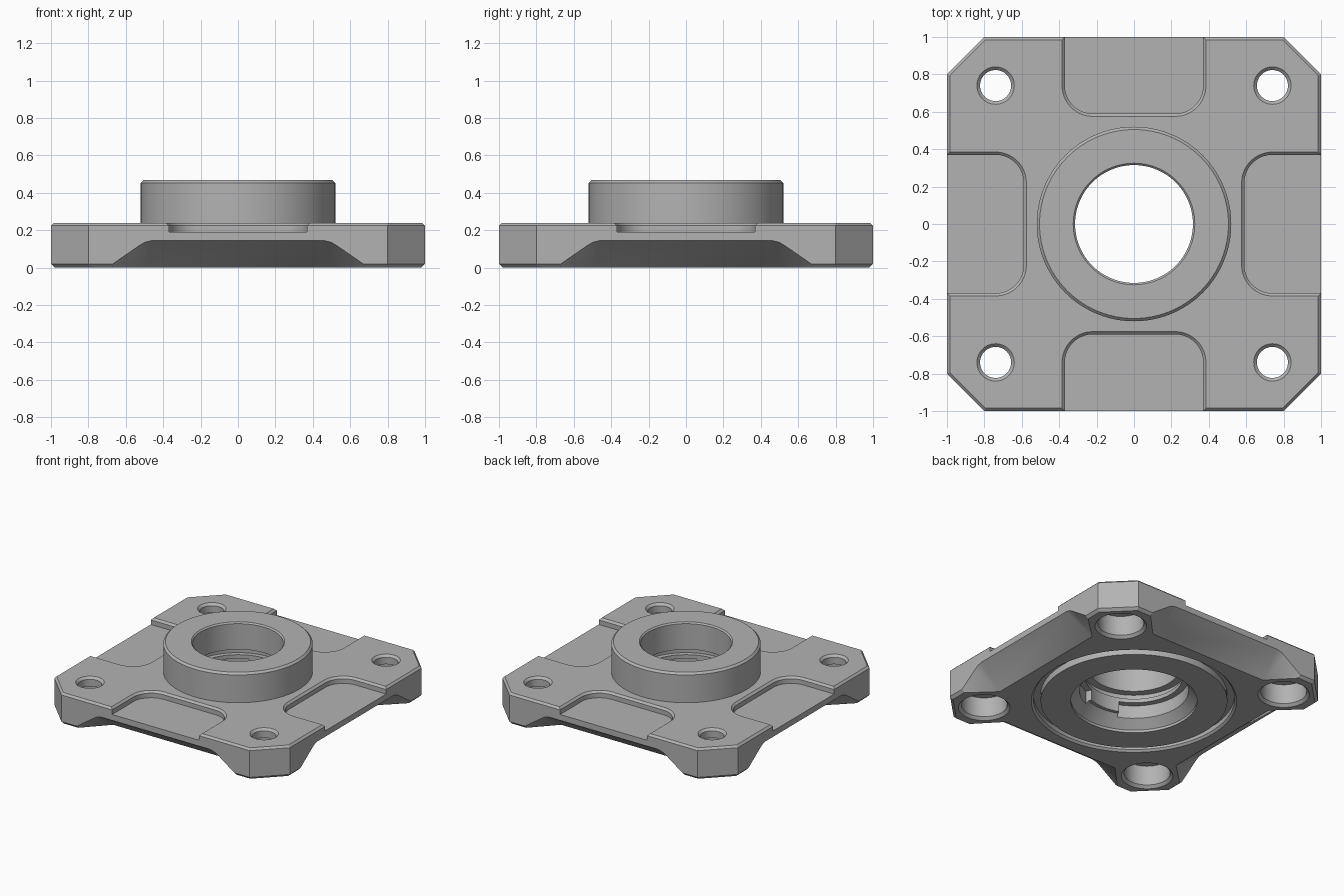
import bpy, bmesh
from math import sin, cos, radians, tau

old = bpy.data.objects.get("Cube")
if old:
    bpy.data.objects.remove(old, do_unlink=True)

steel = bpy.data.materials.new("matte_grey")
steel.use_nodes = True
grey = (0.45, 0.45, 0.45, 1)
steel.diffuse_color = grey
steel.node_tree.nodes["Principled BSDF"].inputs["Base Color"].default_value = grey


def finish(name, bm):
    bmesh.ops.recalc_face_normals(bm, faces=bm.faces)
    mesh = bpy.data.meshes.new(name)
    bm.to_mesh(mesh)
    bm.free()
    mesh.materials.append(steel)
    ob = bpy.data.objects.new(name, mesh)
    bpy.context.scene.collection.objects.link(ob)
    return ob


def loft(name, loops, ring=False):
    """Skin equal-length loops; cap the ends, or join last to first for a ring."""
    bm = bmesh.new()
    rows = [[bm.verts.new(p) for p in loop] for loop in loops]
    pairs = list(zip(rows, rows[1:]))
    if ring:
        pairs.append((rows[-1], rows[0]))
    else:
        bm.faces.new(rows[0])
        bm.faces.new(rows[-1])
    for a, b in pairs:
        for i in range(len(a)):
            j = (i + 1) % len(a)
            bm.faces.new((a[i], a[j], b[j], b[i]))
    return finish(name, bm)


def hull(name, points):
    bm = bmesh.new()
    for p in points:
        bm.verts.new(p)
    bmesh.ops.convex_hull(bm, input=bm.verts)
    return finish(name, bm)


def lathe(name, profile, at=(0, 0), n=96, ring=False):
    return loft(name, [[(at[0] + r * cos(tau * i / n), at[1] + r * sin(tau * i / n), z)
                        for i in range(n)] for r, z in profile], ring)


def combine(target, tool, operation="DIFFERENCE"):
    mod = target.modifiers.new(tool.name, "BOOLEAN")
    mod.operation = operation
    mod.solver = "EXACT"
    mod.object = tool
    bpy.context.view_layer.objects.active = target
    bpy.ops.object.modifier_apply(modifier=mod.name)
    bpy.data.objects.remove(tool, do_unlink=True)


def octagon(inset, z):
    e, c = 1 - inset, 0.8 - inset * 0.4
    return [(e, -c, z), (e, c, z), (c, e, z), (-c, e, z),
            (-e, c, z), (-e, -c, z), (-c, -e, z), (c, -e, z)]


def pocket_loop(grow, z):
    """U-shaped outline with rounded inner corners, open past the front edge."""
    w, y, r = 0.37 + grow, -0.59 + grow, 0.15 + grow
    arc = [radians(9 * k) for k in range(11)]
    right = [(w - r + r * cos(a), y - r + r * sin(a), z) for a in arc]
    left = [(-px, py, pz) for px, py, pz in reversed(right)]
    return [(w, -1.1, z)] + right + left + [(-w, -1.1, z)]


# Chamfered square plate with a round hub
flange = loft("mounting_flange", [octagon(0.02, 0), octagon(0, 0.02),
                                  octagon(0, 0.225), octagon(0.015, 0.24)])
combine(flange, lathe("hub", [(0.52, 0.1), (0.52, 0.453), (0.505, 0.468)]), "UNION")

# Four top pockets and four sloped undercuts
for side in range(4):
    pocket = loft("pocket_cutter", [pocket_loop(0, 0.19), pocket_loop(0, 0.225),
                                    pocket_loop(0.025, 0.25)])
    points = []
    for s in (-1, 1):
        points += [(s * 0.5, -0.8, z) for z in (0, -0.05)]
        for y in (-1, -1.1):
            points += [(s * x, y, z) for x, z in
                       ((0.69, -0.05), (0.69, 0), (0.67, 0.02), (0.53, 0.117),
                        (0.5, 0.135), (0.46, 0.145))]
    undercut = hull("undercut_cutter", points)
    for cutter in (pocket, undercut):
        cutter.rotation_euler.z = radians(90 * side)
        bpy.context.view_layer.update()
        combine(flange, cutter)

# Corner bolt holes, counterbored from below
for sx in (-1, 1):
    for sy in (-1, 1):
        combine(flange, lathe("bolt_hole_cutter",
                [(0.19, -0.01), (0.16, 0.02), (0.16, 0.17), (0.083, 0.17),
                 (0.083, 0.223), (0.11, 0.25)], (sx * 0.74, sy * 0.74), 48))

# Stepped central bore and underside seal groove
combine(flange, lathe("bore_cutter",
        [(0.44, -0.05), (0.44, 0.02), (0.36, 0.1), (0.335, 0.1), (0.335, 0.21),
         (0.37, 0.21), (0.37, 0.26), (0.315, 0.26), (0.315, 0.458), (0.34, 0.483)]))
combine(flange, lathe("seal_groove_cutter",
        [(0.65, -0.02), (0.65, 0.05), (0.7, 0.05), (0.7, 0.015), (0.735, -0.02)], ring=True))

# Bayonet slots inside the bore, on both sides
for turn in (0, 180):
    angles = [radians(turn - 68 + 8 * k) for k in range(18)]
    outline = [(0.2 * cos(a), 0.2 * sin(a)) for a in angles]
    outline += [(0.38 * cos(a), 0.38 * sin(a)) for a in reversed(angles)]
    combine(flange, loft("slot_cutter", [[(x, y, z) for x, y in outline]
                                         for z in (0.06, 0.18)]))

for ob in bpy.context.selected_objects:
    ob.select_set(False)
flange.select_set(True)
bpy.context.view_layer.objects.active = flange
bpy.ops.object.shade_smooth_by_angle(angle=radians(25))
